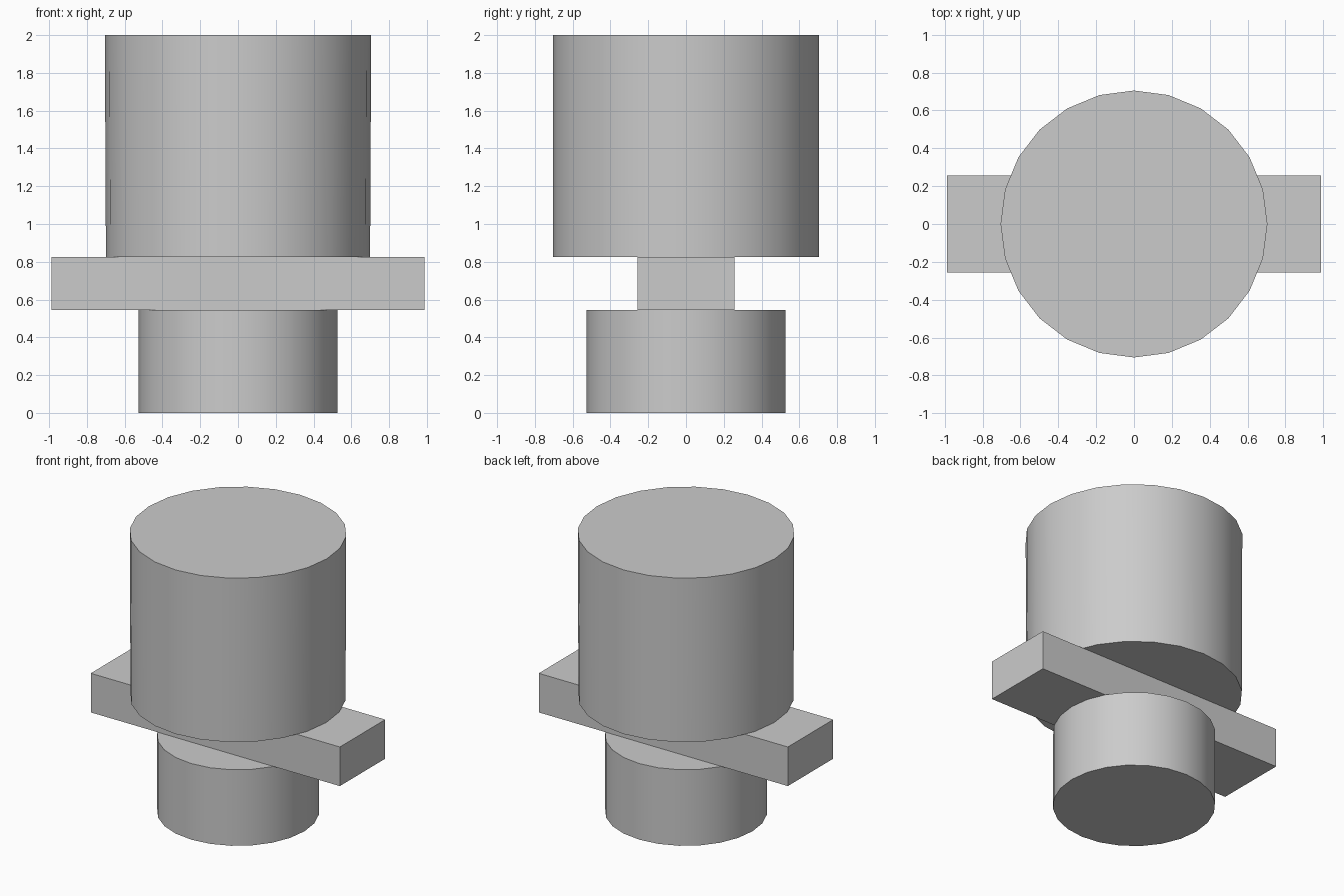
import bpy

old = bpy.data.objects.get("Cube")
if old:
    bpy.data.objects.remove(old, do_unlink=True)

grey = bpy.data.materials.new("plain grey")
grey.use_nodes = True
grey.diffuse_color = (0.6, 0.6, 0.6, 1)
grey.node_tree.nodes["Principled BSDF"].inputs["Base Color"].default_value = (0.6, 0.6, 0.6, 1)


def finish(name):
    ob = bpy.context.object
    ob.name = name
    ob.data.materials.append(grey)
    return ob


def drum(name, radius, bottom, top):
    """Smooth-sided upright cylinder with flat caps."""
    bpy.ops.mesh.primitive_cylinder_add(vertices=24, radius=radius, depth=top - bottom,
                                        location=(0, 0, (bottom + top) / 2))
    bpy.ops.object.shade_smooth_by_angle()
    return finish(name)


# Narrow drum at the foot
drum("lower_drum", 0.527, 0, 0.545)

# Flat bar running left to right
bpy.ops.mesh.primitive_cube_add(size=1, location=(0, 0, 0.685))
bar = finish("cross_bar")
bar.scale = (1.974, 0.514, 0.28)
bpy.ops.object.transform_apply(location=False, rotation=False)

# Wide drum on top, very slightly narrower in width at its base
upper = drum("upper_drum", 0.705, 0.825, 2)
for v in upper.data.vertices:
    if v.co.z < 0:
        v.co.x *= 0.992
